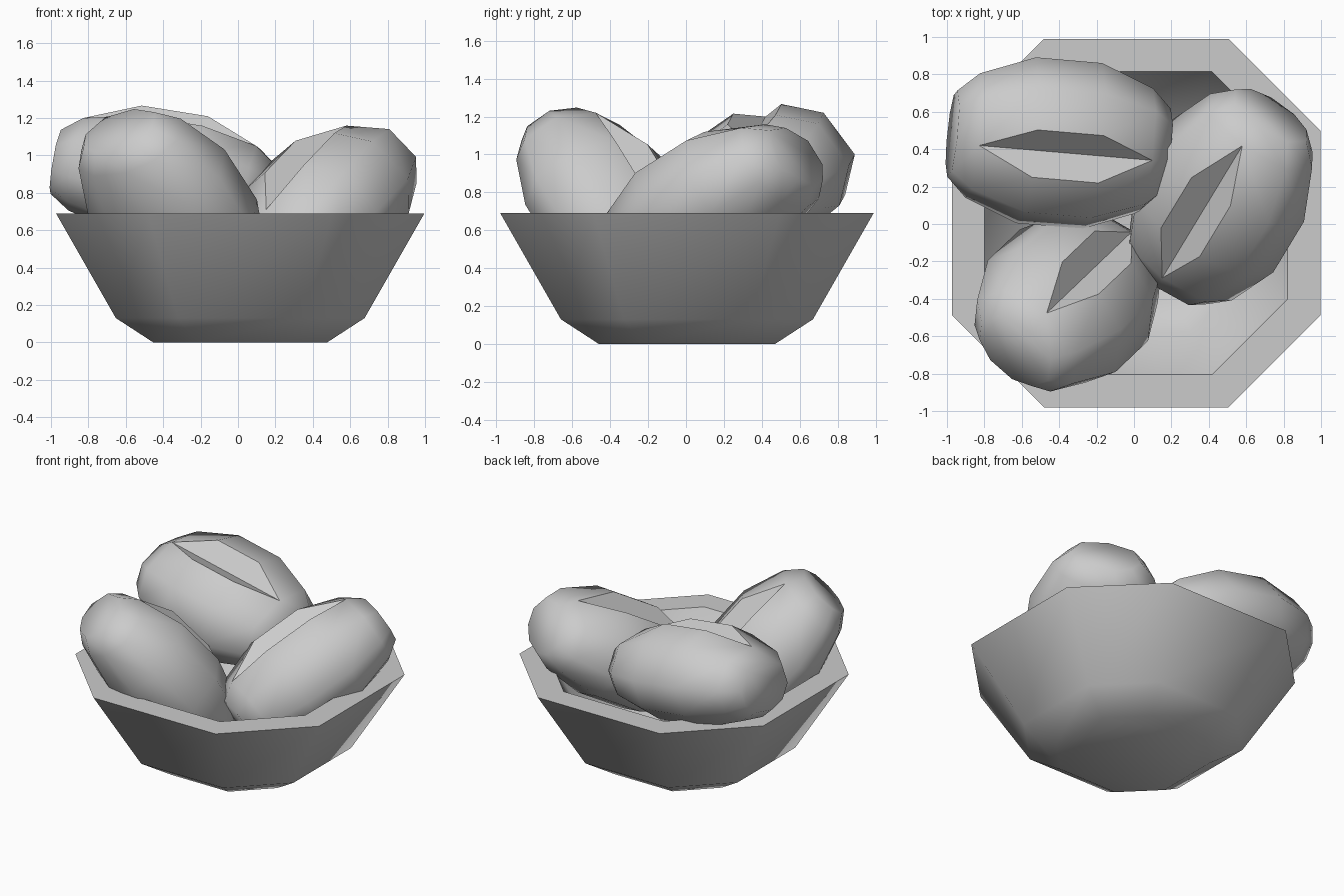
import bpy, bmesh
from mathutils import Vector

cube = bpy.data.objects.get("Cube")
if cube:
    bpy.data.objects.remove(cube)

GREY = (0.6, 0.6, 0.6, 1)
mat = bpy.data.materials.new("plain grey")
mat.use_nodes = True
mat.diffuse_color = GREY
mat.node_tree.nodes["Principled BSDF"].inputs["Base Color"].default_value = GREY


def finish(bm, name):
    bmesh.ops.recalc_face_normals(bm, faces=bm.faces)
    for f in bm.faces:
        f.smooth = True
    mesh = bpy.data.meshes.new(name)
    bm.to_mesh(mesh)
    bm.free()
    mesh.materials.append(mat)
    obj = bpy.data.objects.new(name, mesh)
    bpy.context.collection.objects.link(obj)


def skin(bm, rings, skip=None):
    """Join neighbouring rings with faces, leaving out column skip."""
    n = len(rings[0])
    for a, b in zip(rings, rings[1:]):
        for i in range(n):
            j = (i + 1) % n
            if i != skip:
                bm.faces.new(list(dict.fromkeys((a[i], a[j], b[j], b[i]))))


# Bowl: octagonal rings from the outer base over the rim to the inner floor
def make_bowl():
    bm = bmesh.new()
    profile = [(0.465, 0), (0.665, 0.13), (0.985, 0.69),
               (0.81, 0.69), (0.58, 0.22), (0.42, 0.12)]
    corner = [(1, -0.5), (1, 0.5), (0.5, 1), (-0.5, 1),
              (-1, 0.5), (-1, -0.5), (-0.5, -1), (0.5, -1)]
    rings = [[bm.verts.new((0.012 + r * x, 0.005 + r * y, z)) for x, y in corner]
             for r, z in profile]
    skin(bm, rings)
    bm.faces.new(rings[0])
    bm.faces.new(rings[-1])
    # crisp rim edges
    for ring in rings[2:4]:
        for i in range(8):
            bm.edges.get((ring[i - 1], ring[i])).smooth = False
    finish(bm, "bowl")


# Bread roll: rounded loft with a V-shaped cut between two tips on its top
HALF = [(0.13, 0.36), (0.34, 0.27), (0.455, 0.02), (0.36, -0.18), (0.15, -0.29)]
SECTION = HALF + [(-v, w) for v, w in reversed(HALF)]
STATIONS = [(-0.58, 0.52), (-0.47, 0.75), (-0.18, 1), (0.18, 1), (0.47, 0.75), (0.58, 0.52)]


def make_roll(name, high_tip, low_tip, side):
    a, b = Vector(high_tip), Vector(low_tip)
    along = (b - a).normalized()
    up = along.cross(Vector(side)).normalized()
    if up.z < 0:
        up = -up
    across = up.cross(along)
    centre = (a + b) / 2 - 0.27 * up
    bm = bmesh.new()
    rings = []
    for u, s in STATIONS:
        ring = []
        for i, (v, w) in enumerate(SECTION):
            last = i == len(SECTION) - 1
            if s < 1 and last:
                ring.append(ring[0])      # top columns meet at one point
                continue
            if s < 1 and i == 0:
                v = 0
            ring.append(bm.verts.new(centre + along * u + across * v * s + up * w * s))
        rings.append(ring)
    skin(bm, rings, skip=len(SECTION) - 1)
    for end in (rings[0], rings[-1]):
        bm.faces.new(end[:-1])
    # the two sloping walls of the cut
    for k in (0, -1):
        wall = [rings[i][k] for i in range(1, 5)]
        bm.faces.new(wall)
        for i in range(4):
            bm.edges.get((wall[i - 1], wall[i])).smooth = False
    finish(bm, name)


make_bowl()
make_roll("back_right_roll", (-0.83, 0.42, 1.2), (0.1, 0.34, 1.05), (0.03, 0.25, 0.05))
make_roll("front_right_roll", (-0.46, -0.47, 1.21), (-0.02, -0.05, 0.53), (-0.195, 0.17, -0.02))
make_roll("left_roll", (0.58, 0.42, 1.16), (0.15, -0.29, 0.71), (-0.205, 0.15, -0.04))
